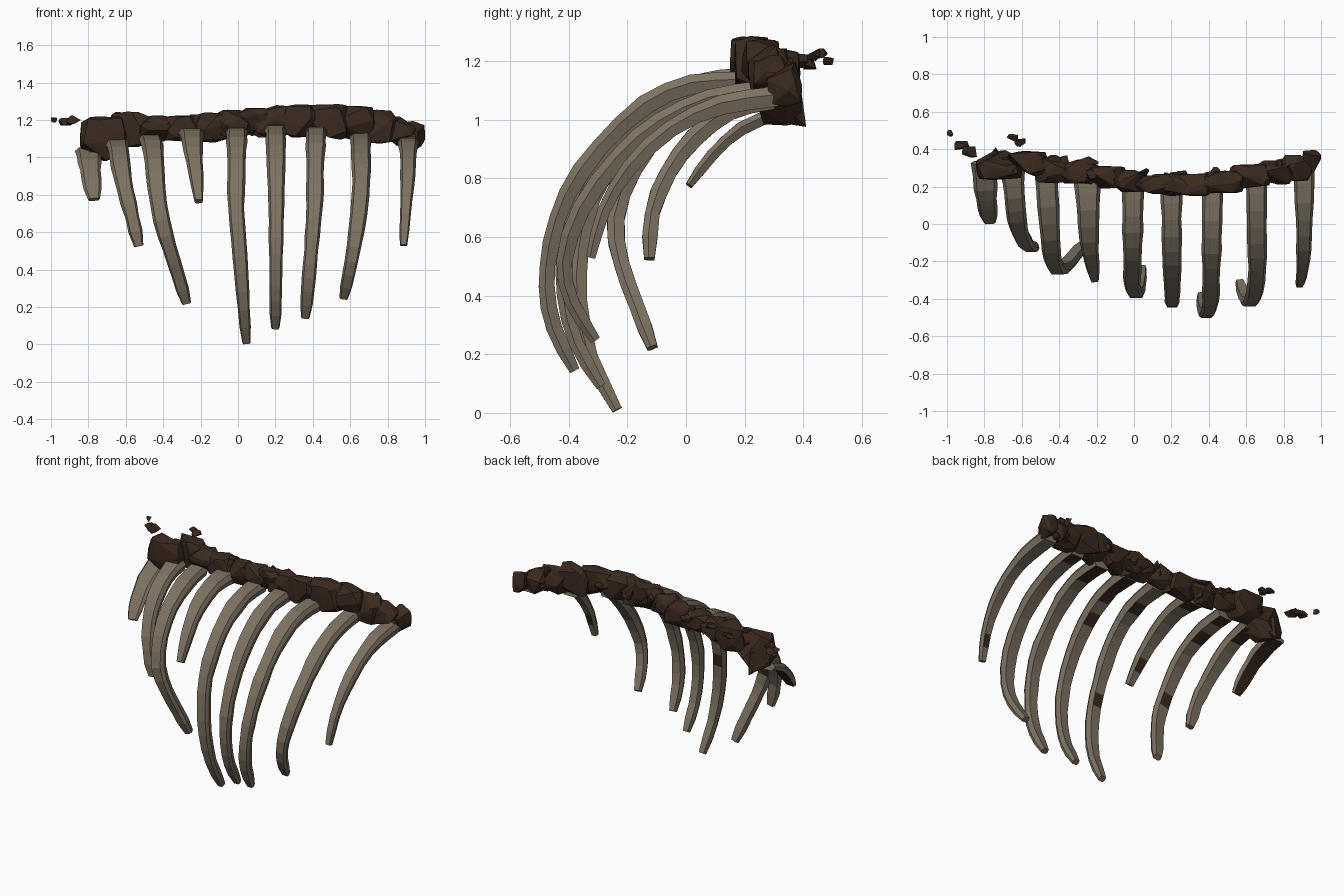
import bpy, bmesh, random
from mathutils import Vector

random.seed(7)


def material(name, rgb):
    m = bpy.data.materials.new(name)
    m.diffuse_color = (*rgb, 1)
    return m


BONE = material("weathered bone", (0.205, 0.168, 0.122))
DARK = material("dark brown earth", (0.044, 0.023, 0.014))


def finish(bm, name, mats):
    bmesh.ops.recalc_face_normals(bm, faces=bm.faces)
    me = bpy.data.meshes.new(name)
    bm.to_mesh(me)
    bm.free()
    for m in mats:
        me.materials.append(m)
    ob = bpy.data.objects.new(name, me)
    bpy.context.collection.objects.link(ob)
    return ob


def catmull(pts, steps=2):
    p = [pts[0] * 2 - pts[1]] + pts + [pts[-1] * 2 - pts[-2]]
    out = []
    for i in range(1, len(p) - 2):
        a, b, c, d = p[i - 1:i + 3]
        for s in range(steps):
            t = s / steps
            out.append(0.5 * (2 * b + (c - a) * t + (2 * a - 5 * b + 4 * c - d) * t * t
                              + (3 * b - a - 3 * c + d) * t ** 3))
    return out + [pts[-1]]


# six-sided rib section: (across, outward), first edge is the outer face
SECTION = [(-0.36, 0.5), (0.36, 0.5), (0.5, 0.1), (0.38, -0.5), (-0.38, -0.5), (-0.5, 0.1)]


def rib(name, x_path, yz, w0, w1, t0, t1, dark):
    """x_path: x at root, middle, tip; yz: side profile; dark: share of earthy inner side"""
    n = len(yz) - 1
    xa, xb, xc = x_path
    pts = []
    for i, (y, z) in enumerate(yz):
        f = i / n
        x = xa + (xb - xa) * f * 2 if f < 0.5 else xb + (xc - xb) * (f * 2 - 1)
        pts.append(Vector((x, y, z)))
    pts = catmull(pts)
    bm = bmesh.new()
    rings = []
    last = len(pts) - 1
    for i, p in enumerate(pts):
        f = i / last
        tan = (pts[min(i + 1, last)] - pts[max(i - 1, 0)]).normalized()
        side = Vector((1, 0, 0))
        side = (side - tan * side.dot(tan)).normalized()
        out = side.cross(tan)
        if out.y > 0 or (abs(out.y) < 0.1 and out.z < 0):
            out = -out
        k = random.uniform(0.93, 1.07) * (0.75 if i == last else 1)
        w, t = (w0 + (w1 - w0) * f ** 0.8) * k, (t0 + (t1 - t0) * f) * k
        rings.append([bm.verts.new(p + side * u * w + out * v * t) for u, v in SECTION])
    for i in range(last):
        for j in range(6):
            k = (j + 1) % 6
            face = bm.faces.new((rings[i][j], rings[i][k], rings[i + 1][k], rings[i + 1][j]))
            # earth patches on the inner side
            if j == 3 and random.random() < (0.75 if i / last < dark else 0.04):
                face.material_index = 1
    bm.faces.new(rings[0])
    bm.faces.new(rings[-1])
    return finish(bm, name, (BONE, DARK))


# ribs from left to right
rib("rib_1", (-0.80, -0.79, -0.77), [(0.33, 1.03), (0.19, 0.97), (0.09, 0.88), (0.01, 0.775)],
    0.15, 0.09, 0.05, 0.035, 0.9)
rib("rib_2", (-0.65, -0.62, -0.53),
    [(0.29, 1.07), (0.15, 1.03), (0.03, 0.94), (-0.06, 0.82), (-0.115, 0.68), (-0.125, 0.525)],
    0.13, 0.068, 0.07, 0.048, 0.2)
rib("rib_3", (-0.47, -0.43, -0.275),
    [(0.27, 1.09), (0.1, 1.06), (-0.07, 0.97), (-0.18, 0.83), (-0.24, 0.66),
     (-0.22, 0.51), (-0.17, 0.37), (-0.115, 0.222)],
    0.13, 0.064, 0.07, 0.048, 0.15)
rib("rib_4_broken", (-0.25, -0.24, -0.21),
    [(0.25, 1.12), (0.08, 1.11), (-0.08, 1.03), (-0.2, 0.91), (-0.295, 0.765)],
    0.15, 0.06, 0.07, 0.05, 0.3)
rib("rib_5", (-0.005, -0.01, 0.045),
    [(0.22, 1.13), (0.05, 1.11), (-0.11, 1.03), (-0.23, 0.9), (-0.32, 0.73), (-0.36, 0.56),
     (-0.365, 0.38), (-0.325, 0.19), (-0.235, 0.01)],
    0.13, 0.058, 0.072, 0.048, 0.15)
rib("rib_6", (0.2, 0.205, 0.2),
    [(0.2, 1.14), (0.03, 1.12), (-0.13, 1.04), (-0.26, 0.91), (-0.36, 0.74), (-0.412, 0.57),
     (-0.415, 0.4), (-0.375, 0.24), (-0.29, 0.09)],
    0.12, 0.062, 0.072, 0.048, 0.15)
rib("rib_7", (0.42, 0.41, 0.36),
    [(0.21, 1.13), (0.02, 1.12), (-0.14, 1.05), (-0.295, 0.905), (-0.405, 0.745), (-0.46, 0.58),
     (-0.475, 0.43), (-0.45, 0.29), (-0.38, 0.145)],
    0.125, 0.062, 0.072, 0.048, 0.15)
rib("rib_8", (0.655, 0.66, 0.565),
    [(0.26, 1.1), (0.08, 1.07), (-0.09, 0.99), (-0.23, 0.87), (-0.355, 0.7), (-0.415, 0.52),
     (-0.39, 0.38), (-0.31, 0.25)],
    0.125, 0.064, 0.072, 0.048, 0.15)
rib("rib_9", (0.91, 0.91, 0.885),
    [(0.32, 1.08), (0.12, 1.05), (-0.05, 0.97), (-0.19, 0.84), (-0.28, 0.69), (-0.325, 0.53)],
    0.115, 0.05, 0.07, 0.04, 0.1)


def rock(bm, centre, half, n):
    """faceted convex chunk filling the given half sizes"""
    pts = []
    for _ in range(n):
        v = Vector([random.gauss(0, 1) for _ in range(3)]).normalized()
        pts.append(v / max(abs(c) for c in v) ** 0.75)
    for a in range(3):
        lo, hi = min(p[a] for p in pts), max(p[a] for p in pts)
        for p in pts:
            p[a] = centre[a] + half[a] * (2 * (p[a] - lo) / (hi - lo) - 1)
    verts = [bm.verts.new(p) for p in pts]
    bmesh.ops.convex_hull(bm, input=verts)
    loose = [v for v in verts if v.is_valid and not v.link_faces]
    bmesh.ops.delete(bm, geom=loose, context='VERTS')


# backbone: a row of overlapping rough chunks
SPINE = [(-0.72, 0.315, 1.10, 0.125, 0.08, 0.12), (-0.57, 0.315, 1.15, 0.11, 0.075, 0.095),
         (-0.43, 0.29, 1.155, 0.10, 0.07, 0.07), (-0.29, 0.28, 1.155, 0.11, 0.065, 0.07),
         (-0.15, 0.25, 1.16, 0.11, 0.06, 0.08), (-0.02, 0.23, 1.18, 0.10, 0.06, 0.075),
         (0.09, 0.21, 1.185, 0.10, 0.05, 0.08), (0.20, 0.21, 1.195, 0.11, 0.06, 0.085),
         (0.34, 0.21, 1.195, 0.11, 0.06, 0.088), (0.48, 0.225, 1.19, 0.11, 0.06, 0.095),
         (0.62, 0.255, 1.18, 0.11, 0.065, 0.095), (0.75, 0.275, 1.165, 0.11, 0.065, 0.09),
         (0.86, 0.30, 1.14, 0.09, 0.07, 0.08), (0.95, 0.335, 1.12, 0.05, 0.06, 0.075)]
bm = bmesh.new()
for s in SPINE:
    rock(bm, s[:3], s[3:], 26)
finish(bm, "backbone", (DARK,))

# small broken shards stuck on the backbone, mostly behind
bm = bmesh.new()
for s in SPINE[:-1]:
    for _ in range(3):
        d = Vector((random.uniform(-1, 1), random.uniform(-0.3, 0.9), random.uniform(-0.8, 0.7)))
        c = [s[a] + d[a] * s[a + 3] * 0.8 for a in range(3)]
        rock(bm, c, [random.uniform(0.02, 0.04) for _ in range(3)], 9)
finish(bm, "backbone_shards", (DARK,))

# pointed splinter hanging behind the left end
bm = bmesh.new()
verts = [bm.verts.new(p) for p in [(-0.83, 0.30, 1.10), (-0.66, 0.30, 1.08), (-0.74, 0.39, 1.12),
                                   (-0.78, 0.25, 1.0), (-0.74, 0.41, 0.975)]]
bmesh.ops.convex_hull(bm, input=verts)
finish(bm, "hanging_splinter", (DARK,))

# loose debris behind the left end
bm = bmesh.new()
for c, h in [((-0.983, 0.485, 1.2), (0.017, 0.018, 0.014)), ((-0.92, 0.42, 1.19), (0.04, 0.025, 0.02)),
             ((-0.88, 0.385, 1.2), (0.04, 0.03, 0.025)), ((-0.65, 0.46, 1.225), (0.03, 0.022, 0.018)),
             ((-0.61, 0.435, 1.22), (0.03, 0.022, 0.02)), ((-0.44, 0.345, 1.19), (0.05, 0.025, 0.02)),
             ((-0.24, 0.335, 1.19), (0.05, 0.025, 0.02)), ((0.43, 0.285, 1.2), (0.03, 0.02, 0.02))]:
    rock(bm, c, h, 14)
finish(bm, "loose_debris", (DARK,))
